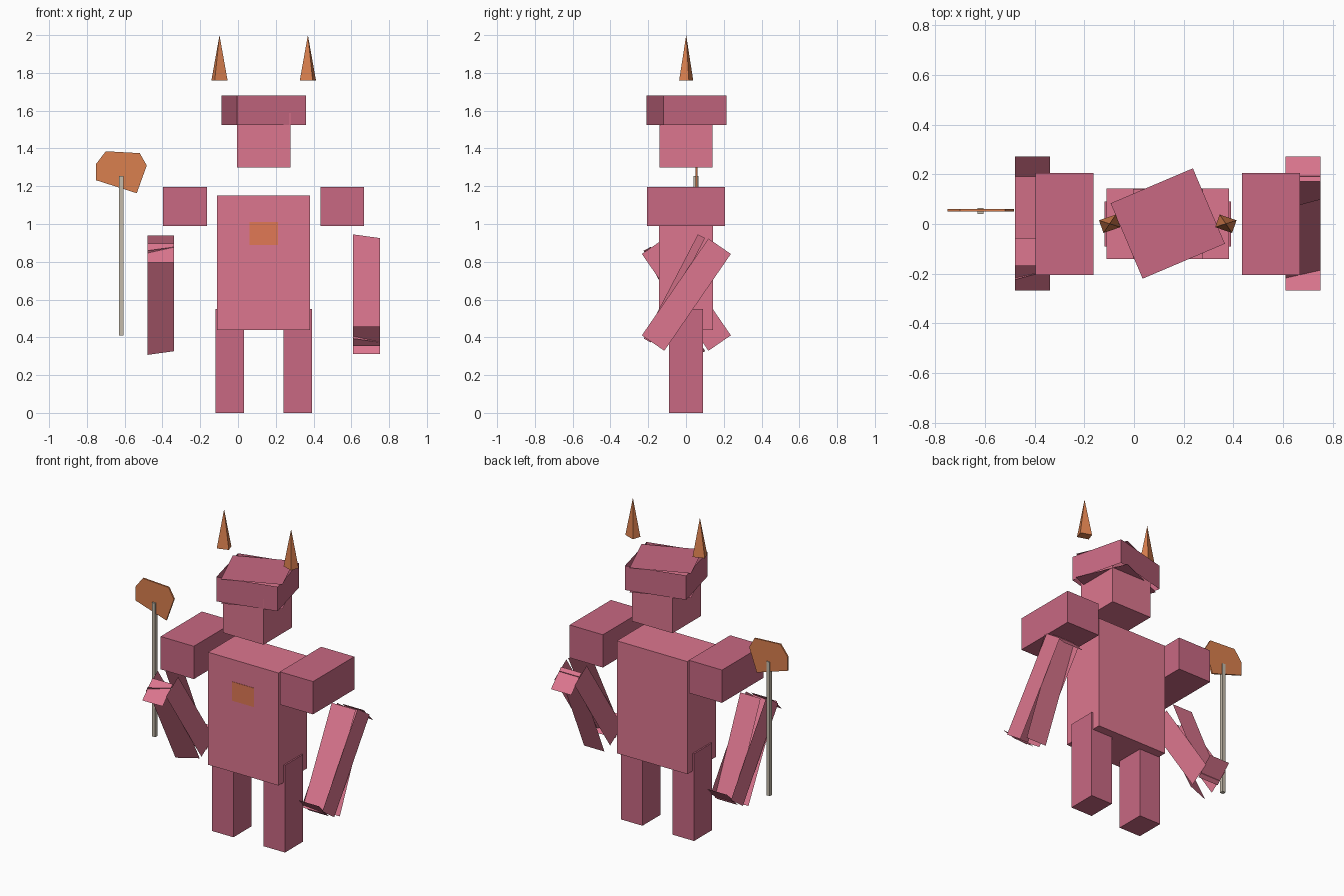
import bpy, bmesh
from math import radians
from mathutils import Matrix, Vector

if "Cube" in bpy.data.objects:
    bpy.data.objects.remove(bpy.data.objects["Cube"])


def material(name, rgb):
    m = bpy.data.materials.new(name)
    m.diffuse_color = (*rgb, 1)
    m.use_nodes = True
    m.node_tree.nodes["Principled BSDF"].inputs["Base Color"].default_value = m.diffuse_color
    return m


PINK = material("pink", (0.72, 0.183, 0.275))
DEEP_PINK = material("deep_pink", (0.58, 0.14, 0.225))
ORANGE = material("orange", (0.70, 0.215, 0.077))
RED_ORANGE = material("red_orange", (0.75, 0.19, 0.09))
BEIGE = material("beige", (0.56, 0.50, 0.41))


def finish(name, bm, mat):
    me = bpy.data.meshes.new(name)
    bm.to_mesh(me)
    bm.free()
    me.materials.append(mat)
    ob = bpy.data.objects.new(name, me)
    bpy.context.collection.objects.link(ob)
    return ob


def box(name, x, y, z, mat=PINK):
    lo, hi = Vector((x[0], y[0], z[0])), Vector((x[1], y[1], z[1]))
    bm = bmesh.new()
    bmesh.ops.create_cube(bm, size=1, matrix=Matrix.Translation((lo + hi) / 2)
                          @ Matrix.Diagonal((*(hi - lo), 1)))
    return finish(name, bm, mat)


def loose_box(name, center, half, turn, mat):
    """Box of six loose panels, each panel turned by its own matrix."""
    bm = bmesh.new()
    for axis in range(3):
        u, v = (axis + 1) % 3, (axis + 2) % 3
        for s in (-1, 1):
            ring = []
            for a, b in ((-1, -1), (1, -1), (1, 1), (-1, 1)):
                p = Vector((0, 0, 0))
                p[axis], p[u], p[v] = s * half[axis], a * half[u], b * half[v]
                ring.append(bm.verts.new(turn(axis, s) @ p + Vector(center)))
            bm.faces.new(ring if s > 0 else ring[::-1])
    return finish(name, bm, mat)


def rot(deg, axis):
    return Matrix.Rotation(radians(deg), 3, axis)


# Body, legs and shoulders
MID = 0.136
box("torso", (-0.11, 0.382), (-0.142, 0.144), (0.44, 1.15))
box("chest_plate", (0.06, 0.212), (-0.144, -0.14), (0.89, 1.01), RED_ORANGE)
for side, s in (("left", -1), ("right", 1)):
    for part, off, w, d, z in (("leg", 0.18, 0.075, 0.09, (0, 0.55)),
                               ("shoulder", 0.416, 0.116, 0.206, (0.99, 1.197))):
        c = MID + s * off
        box(f"{side}_{part}", (c - w, c + w), (-d, d), z, DEEP_PINK)

# Head and turned cap
box("head", (-0.005, 0.277), (-0.141, 0.141), (1.30, 1.588))
loose_box("cap", (MID, 0.002, 1.602), (0.18, 0.165, 0.077),
          lambda axis, s: rot(23, 'Z') if axis == 2
          else rot(14, 'Z') @ Matrix.Diagonal((1.04, 1.04, 1)), DEEP_PINK)

# Swinging arms, with loosely fitted panels
SHEAR = Matrix(((1, 0, 0), (0.3, 1, 0), (0, 0, 1)))
for side, s in (("left", -1), ("right", 1)):
    def turn(axis, sign, s=s):
        if axis == 0:
            return rot(-34.5 * s, 'X')
        if axis == 2:
            return rot(-45 * s, 'X')
        return rot(-27.5 * s, 'X') @ SHEAR if sign < 0 else rot(-24 * s, 'X')
    loose_box(f"{side}_arm", (MID + s * 0.545, 0.002, 0.626), (0.071, 0.072, 0.311),
              turn, PINK)

# Horns: slender four-sided spikes
for side, s in (("left", -1), ("right", 1)):
    bm = bmesh.new()
    m = (Matrix.Translation((MID + s * 0.234, 0.001, 1.88))
         @ Matrix.Rotation(radians(-19 * s), 4, 'Z')
         @ Matrix.Diagonal((0.036, 0.027, 1, 1)) @ Matrix.Rotation(radians(45), 4, 'Z'))
    bmesh.ops.create_cone(bm, cap_ends=True, segments=4, radius1=2 ** 0.5, radius2=0,
                          depth=0.24, matrix=m)
    finish(f"{side}_horn", bm, ORANGE)

# Axe: square shaft and thin faceted blade
box("axe_shaft", (-0.63, -0.607), (0.041, 0.065), (0.41, 1.255), BEIGE)
outline = [(-0.752, 1.232), (-0.536, 1.163), (-0.483, 1.31), (-0.52, 1.375),
           (-0.70, 1.385), (-0.752, 1.317)]
bm = bmesh.new()
front, back = ([bm.verts.new((x, y, z)) for x, z in outline] for y in (0.05, 0.06))
bm.faces.new(front)
bm.faces.new(back[::-1])
for i in range(len(outline)):
    j = (i + 1) % len(outline)
    bm.faces.new((front[j], front[i], back[i], back[j]))
bmesh.ops.recalc_face_normals(bm, faces=bm.faces)
finish("axe_blade", bm, ORANGE)
